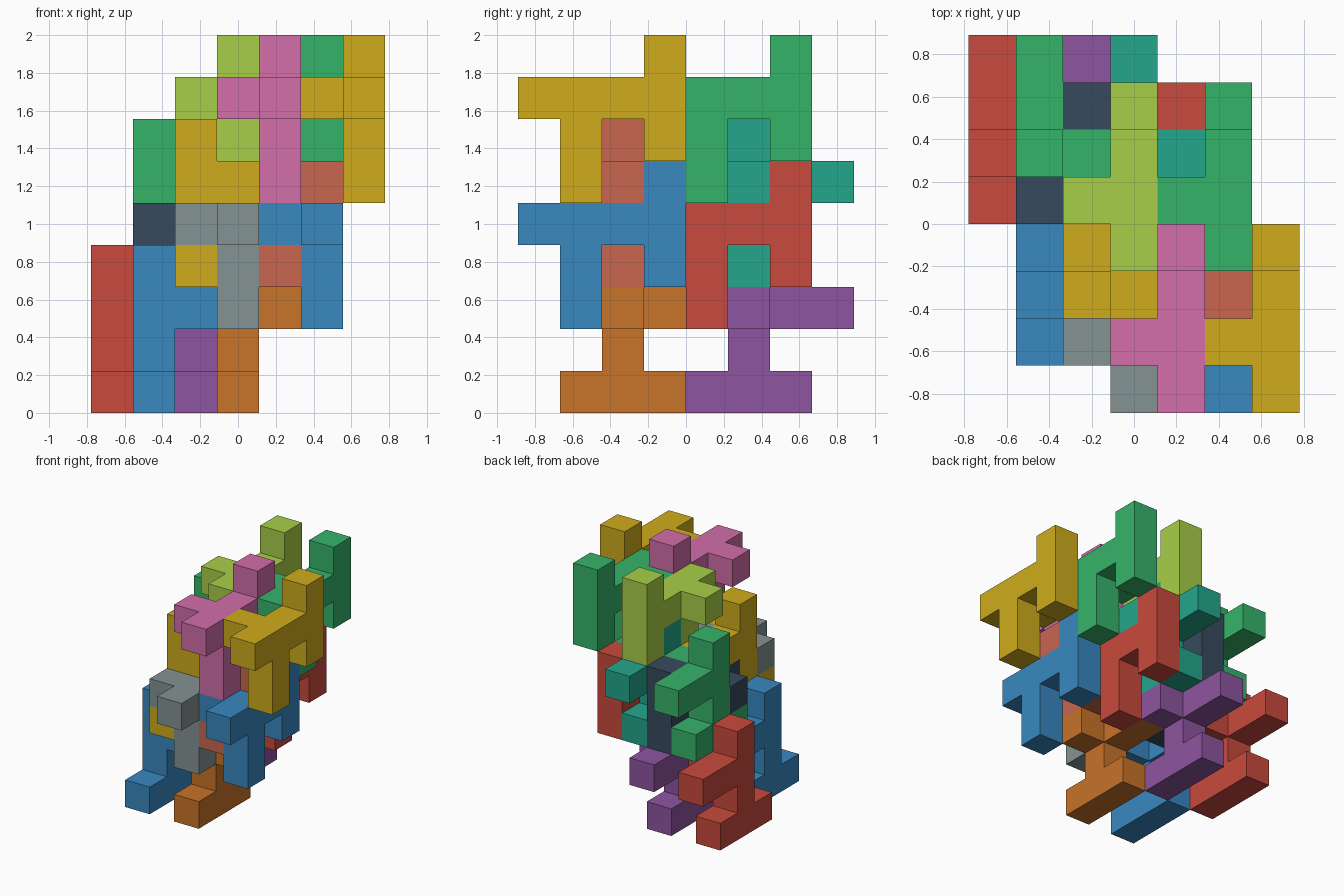
import bpy, bmesh
from mathutils import Vector

if "Cube" in bpy.data.objects:
    bpy.data.objects.remove(bpy.data.objects["Cube"])

U = 2 / 9                                    # size of one cube cell
ORIGIN = Vector((-3.5, -4, 0))               # grid corner, in cells

# The same nine-cube puzzle piece in two orientations
LYING = [(6, 0, 7), (6, 1, 7), (6, 2, 7), (6, 3, 7), (6, 3, 8), (6, 3, 6),
         (6, 1, 6), (6, 1, 5), (5, 1, 7)]
UPRIGHT = [(3, 2, 0), (3, 2, 1), (3, 2, 2), (3, 2, 3), (3, 1, 0), (3, 3, 0),
           (3, 3, 2), (3, 4, 2), (4, 2, 2)]

COLOURS = {
    "red": "c94a3d", "green": "35b46a", "purple": "8d55a0", "teal": "23a68c",
    "navy": "374a5d", "lime": "a8cf48", "blue": "3888c0", "yellow": "cfac1c",
    "pink": "d26eaa", "salmon": "c8664f", "grey": "859292", "orange": "c87329",
}


def material(name):
    mat = bpy.data.materials.get(name)
    if mat is None:
        mat = bpy.data.materials.new(name)
        h = COLOURS[name]
        rgb = [(int(h[i:i + 2], 16) / 255) for i in (0, 2, 4)]
        lin = [((c + 0.055) / 1.055) ** 2.4 for c in rgb]
        mat.diffuse_color = (*lin, 1)
        mat.use_nodes = True
        mat.node_tree.nodes["Principled BSDF"].inputs["Base Color"].default_value = mat.diffuse_color
    return mat


def piece(name, cells, offset, colour):
    """Outer skin of a group of cubes, with flat areas merged."""
    cells = {tuple(c[a] + offset[a] for a in range(3)) for c in cells}
    bm = bmesh.new()
    for cell in cells:
        for axis in range(3):
            for side in (0, 1):
                near = list(cell)
                near[axis] += 2 * side - 1
                if tuple(near) in cells:
                    continue
                u, v = (axis + 1) % 3, (axis + 2) % 3
                loop = [(0, 0), (1, 0), (1, 1), (0, 1)]
                verts = []
                for p, q in (loop if side else loop[::-1]):
                    co = Vector(cell)
                    co[axis] += side
                    co[u] += p
                    co[v] += q
                    verts.append(bm.verts.new((co + ORIGIN) * U))
                bm.faces.new(verts)
    bmesh.ops.remove_doubles(bm, verts=bm.verts, dist=1e-4)
    bmesh.ops.dissolve_limit(bm, angle_limit=0.01, verts=bm.verts, edges=bm.edges)
    mesh = bpy.data.meshes.new(name)
    bm.to_mesh(mesh)
    bm.free()
    mesh.materials.append(material(colour))
    bpy.context.collection.objects.link(bpy.data.objects.new(name, mesh))


# Each orientation repeats on a 2 x 2 x 2 lattice: across, back, and up or down
lying = ["yellow", "pink", "green", "lime", "blue", "grey", "red", "navy"]
upright = ["orange", "blue", "purple", "red", "salmon", "yellow", "teal", "green"]
for kind, cells, colours, tier in (("lying", LYING, lying, -1),
                                   ("upright", UPRIGHT, upright, 1)):
    for n, colour in enumerate(colours):
        left, back, level = n % 2, n // 2 % 2, n // 4
        offset = (-2 * left - back + tier * level, 3 * back, 3 * tier * level)
        piece(f"{kind}_piece_{colour}", cells, offset, colour)
